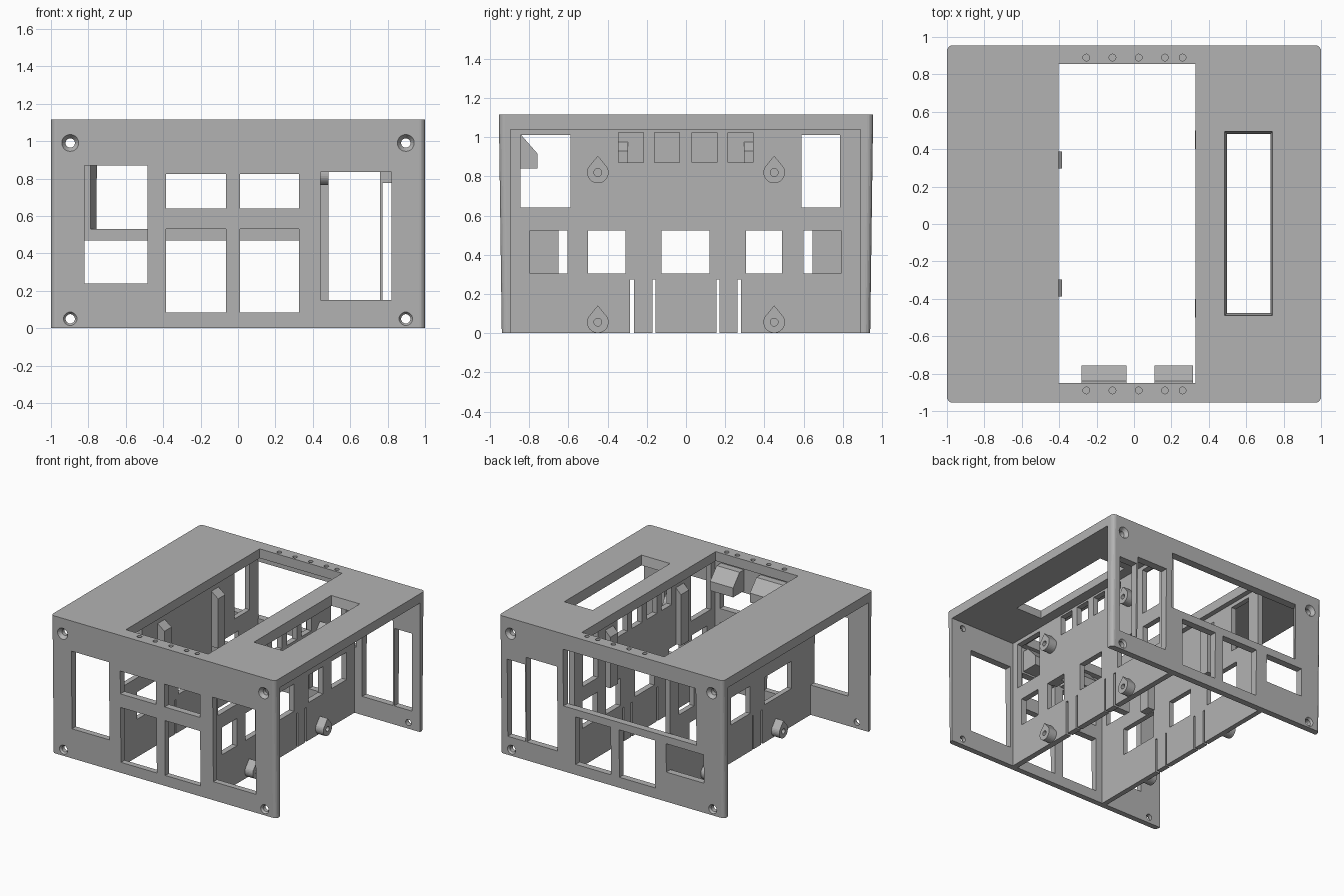
import bpy
import bmesh
import math
from mathutils import Vector

cube = bpy.data.objects.get("Cube")
if cube:
    bpy.data.objects.remove(cube, do_unlink=True)

grey = bpy.data.materials.new("plain grey")
grey.use_nodes = True
COLOUR = (0.45, 0.45, 0.45, 1)
grey.diffuse_color = COLOUR
grey.node_tree.nodes["Principled BSDF"].inputs["Base Color"].default_value = COLOUR


def loft(bm, loop_a, loop_b):
    """Solid between two matching loops of points."""
    a = [bm.verts.new(p) for p in loop_a]
    b = [bm.verts.new(p) for p in loop_b]
    bm.faces.new(a)
    bm.faces.new(b[::-1])
    for i in range(len(a)):
        j = (i + 1) % len(a)
        bm.faces.new((a[j], a[i], b[i], b[j]))


def box(bm, x0, x1, y0, y1, z0, z1):
    rect = [(x0, y0), (x1, y0), (x1, y1), (x0, y1)]
    loft(bm, [(x, y, z0) for x, y in rect], [(x, y, z1) for x, y in rect])


def circle(r, steps=20):
    return [(r * math.cos(math.tau * i / steps), r * math.sin(math.tau * i / steps))
            for i in range(steps)]


def along_x(bm, profile, x0, x1):
    loft(bm, [(x0, y, z) for y, z in profile], [(x1, y, z) for y, z in profile])


def make(name, bm, helper=False):
    bmesh.ops.recalc_face_normals(bm, faces=bm.faces)
    mesh = bpy.data.meshes.new(name)
    bm.to_mesh(mesh)
    bm.free()
    obj = bpy.data.objects.new(name, mesh)
    bpy.context.collection.objects.link(obj)
    mesh.materials.append(grey)
    obj.hide_render = helper
    return obj


def cut(obj, bm):
    """Subtract a set of solids and bake the result."""
    tool = make("cutter", bm, True)
    mod = obj.modifiers.new("openings", 'BOOLEAN')
    mod.operation = 'DIFFERENCE'
    mod.solver = 'EXACT'
    mod.use_self = True
    mod.object = tool
    graph = bpy.context.evaluated_depsgraph_get()
    baked = bpy.data.meshes.new_from_object(obj.evaluated_get(graph))
    obj.modifiers.clear()
    obj.data = baked
    bpy.data.objects.remove(tool, do_unlink=True)


# Shell: roof with slightly drafted front and back panels
TOP, ROOF = 1.115, 1.04
bm = bmesh.new()
along_x(bm, [(-.94, 0), (-.955, TOP), (.955, TOP), (.94, 0),
             (.89, 0), (.89, ROOF), (-.895, ROOF), (-.895, 0)], -1, 1)
corners = [e for e in bm.edges
           if abs(e.verts[0].co.x - e.verts[1].co.x) < .01
           and all(abs(v.co.y) > .93 for v in e.verts)
           and abs(e.verts[0].co.z - e.verts[1].co.z) > 1]
bmesh.ops.bevel(bm, geom=corners, offset=.03, segments=5, profile=.5, affect='EDGES')
shell = make("shell", bm)

bm = bmesh.new()
# Roof opening and chamfered slot
box(bm, -.405, .33, -.85, .855, 1, 1.2)
slot = [(.485, -.49), (.74, -.49), (.74, .495), (.485, .495)]
inner = [(.503, -.468), (.725, -.468), (.725, .475), (.503, .475)]
loft(bm, [(x, y, 1.0) for x, y in inner], [(x, y, TOP + .001) for x, y in slot])
# Front panel openings: x0, x1, z0, z1
for x0, x1, z0, z1 in [(-.82, -.485, .24, .87), (.44, .82, .15, .835),
                       (-.385, -.065, .64, .825), (.01, .325, .64, .825),
                       (-.385, -.065, .085, .53), (.01, .325, .085, .53)]:
    box(bm, x0, x1, -1, -.87, z0, z1)
# Back panel openings
for x0, x1, z0, z1 in [(-.82, -.485, .24, .47), (.485, .76, .15, .835),
                       (.772, .93, .15, .775),
                       (-.385, -.065, .085, .47), (.01, .325, .085, .47)]:
    box(bm, x0, x1, .87, 1, z0, z1)
for_inner = [(-.79, .53), (.43, .53), (.43, .99), (-.79, .99)]
for_outer = [(-.75, .53), (.43, .53), (.43, .99), (-.75, .99)]
loft(bm, [(x, .889, z) for x, z in for_inner], [(x, .96, z) for x, z in for_outer])
# Countersunk corner screw holes
for side in (-1, 1):
    for cx in (-.897, .897):
        for cz in (.05, .99):
            radii = [(.85, .025), (.925, .025), (.97, .058)]
            for (d0, r0), (d1, r1) in zip(radii, radii[1:]):
                loft(bm, [(cx + a, side * d0, cz + b) for a, b in circle(r0)],
                     [(cx + a, side * (d1 + .001), cz + b) for a, b in circle(r1)])
    # Shallow round sockets beside the roof opening
    for cx in (-.255, -.115, .025, .165, .26):
        loft(bm, [(cx + a, side * .89 + b, 1.07) for a, b in circle(.018)],
             [(cx + a, side * .89 + b, 1.15) for a, b in circle(.018)])
cut(shell, bm)


def inner_wall(name, x0, x1, windows):
    bm = bmesh.new()
    box(bm, x0, x1, -.9, .895, 0, ROOF + .005)
    wall = make(name, bm)
    bm = bmesh.new()
    for y0, y1, z0, z1 in windows:
        box(bm, x0 - .1, x1 + .1, y0, y1, z0, z1)
    cut(wall, bm)


def teardrop(r, tip):
    """Round below, pointed at the top."""
    arc = [math.radians(150 + 12 * i) for i in range(21)]
    return [(r * math.cos(t), r * math.sin(t)) for t in arc] + [(0, tip)]


# Inner walls with shared windows and bottom slots
shared = [(-.845, -.59, .64, 1.01), (.59, .785, .64, 1.01), (-.125, .12, .305, .525)]
shared += [(y0, y1, -.1, .275) for y0, y1 in
           [(-.285, -.265), (-.17, -.155), (.155, .17), (.262, .28)]]
right_only = [(y0, y1, .305, .525) for y0, y1 in
              [(-.795, -.605), (-.5, -.31), (.305, .49), (.6, .79)]]
right_only += [(y, y + .127, .87, 1.025) for y in (-.345, -.16, .03, .215)]
left_only = [(-.65, -.305, .305, .525), (.305, .645, .305, .525)]
inner_wall("inner_wall_slotted", .37, .415, shared + right_only)
inner_wall("inner_wall_clip_side", -.485, -.445, shared + left_only)


# Teardrop screw bosses on the outer wall faces
def boss(name, x0, x1, cy, cz):
    bm = bmesh.new()
    along_x(bm, [(cy + a, cz + b) for a, b in teardrop(.055, .085)], x0, x1)
    obj = make(name, bm)
    bm = bmesh.new()
    along_x(bm, [(cy + a, cz + b) for a, b in circle(.02)], x1 - .05 * (1 if x1 > 0 else -1),
            x1 + .05 * (1 if x1 > 0 else -1))
    cut(obj, bm)


for cy in (-.45, .45):
    boss("screw_boss_upper", .41, .485, cy, .82)
    boss("screw_boss_lower", .41, .485, cy, .056)
    boss("screw_boss_outer", -.48, -.555, cy, .056)


# Vertical ribs with sloped tops on the inner wall faces
def rib(name, wall_x, tip_x, y0, y1, z0, z1):
    bm = bmesh.new()
    side = [(wall_x, z0), (tip_x, z0), (tip_x, z1 - .05), (wall_x, z1)]
    loft(bm, [(x, y0, z) for x, z in side], [(x, y1, z) for x, z in side])
    make(name, bm)


for s in (-1, 1):
    rib("support_rib", .375, .325, s * .45 - .05, s * .45 + .05, .53, .99)
    rib("clip_rib", -.45, -.385, s * .342 - .045, s * .342 + .045, .53, .98)

# Wedge blocks behind the front panel
for x0, x1 in [(-.28, -.04), (.11, .315)]:
    bm = bmesh.new()
    along_x(bm, [(-.9, .84), (-.757, .84), (-.757, .915), (-.84, 1.01), (-.9, 1.01)], x0, x1)
    make("wedge_block", bm)
